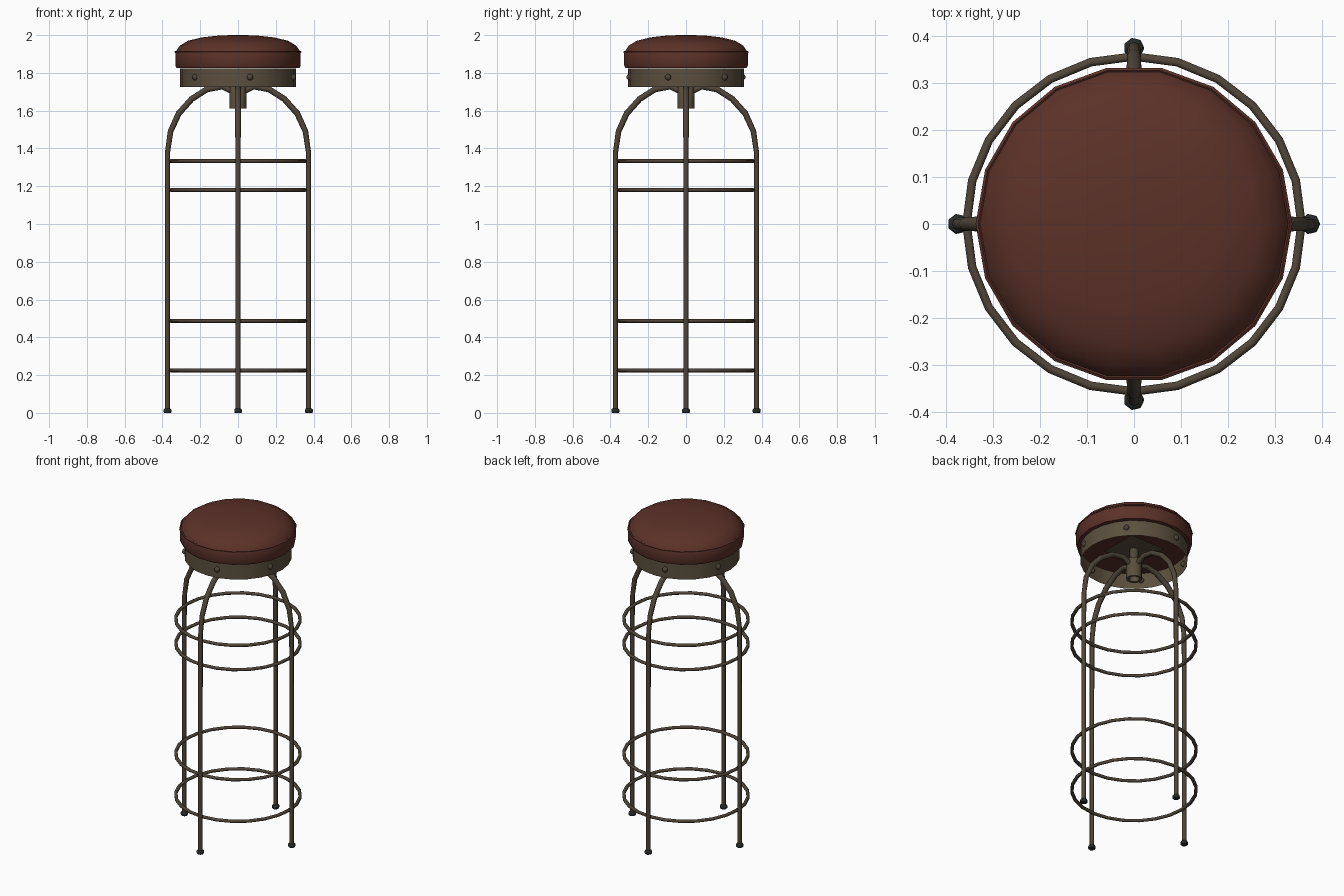
import bpy, bmesh, math
from mathutils import Vector, Matrix

if "Cube" in bpy.data.objects:
    bpy.data.objects.remove(bpy.data.objects["Cube"])


def mat(name, rgb):
    m = bpy.data.materials.new(name)
    m.diffuse_color = (*rgb, 1)
    m.use_nodes = True
    m.node_tree.nodes["Principled BSDF"].inputs["Base Color"].default_value = m.diffuse_color
    return m


LEATHER = mat("red_brown_leather", (0.105, 0.031, 0.021))
BRASS = mat("aged_brass", (0.105, 0.080, 0.048))
IRON = mat("brown_iron", (0.080, 0.061, 0.041))
RUBBER = mat("dark_rubber", (0.020, 0.023, 0.023))


def finish(name, bm, material, angle=50, fix=True):
    if fix:
        bmesh.ops.recalc_face_normals(bm, faces=bm.faces)
    me = bpy.data.meshes.new(name)
    bm.to_mesh(me)
    bm.free()
    ob = bpy.data.objects.new(name, me)
    bpy.context.collection.objects.link(ob)
    me.materials.append(material)
    bpy.ops.object.select_all(action='DESELECT')
    ob.select_set(True)
    bpy.context.view_layer.objects.active = ob
    bpy.ops.object.shade_smooth_by_angle(angle=math.radians(angle))
    return ob


def lathe(name, profile, sides, material, center=(0, 0), caps=True, angle=50):
    """Revolve (radius, z) pairs listed from bottom to top."""
    bm = bmesh.new()
    rings = []
    for r, z in profile:
        rings.append([bm.verts.new((center[0] + r * math.cos(2 * math.pi * i / sides),
                                    center[1] + r * math.sin(2 * math.pi * i / sides), z))
                      for i in range(sides)])
    for a, b in zip(rings, rings[1:]):
        for i in range(sides):
            j = (i + 1) % sides
            bm.faces.new((a[i], a[j], b[j], b[i]))
    if caps:
        bm.faces.new(rings[0][::-1])
        bm.faces.new(rings[-1])
    return finish(name, bm, material, angle, fix=False)


def tube(name, path, radii, sides, material, closed=False):
    """Sweep a polygon along a list of points."""
    bm = bmesh.new()
    n = len(path)
    rings = []
    for k, p in enumerate(path):
        prev = path[(k - 1) % n] if closed else path[max(k - 1, 0)]
        nxt = path[(k + 1) % n] if closed else path[min(k + 1, n - 1)]
        t = (nxt - prev).normalized()
        # Sideways axis stays perpendicular to the plane of the path
        side = Vector((0, 0, 1)) if closed else Vector((-path[2].y, path[2].x, 0)).normalized()
        if not closed and side.length < 0.5:
            side = Vector((0, 1, 0))
        up = t.cross(side).normalized()
        rings.append([bm.verts.new(p + radii[k] * (math.cos(2 * math.pi * i / sides) * side
                                                   + math.sin(2 * math.pi * i / sides) * up))
                      for i in range(sides)])
    for k in range(n if closed else n - 1):
        a, b = rings[k], rings[(k + 1) % n]
        for i in range(sides):
            j = (i + 1) % sides
            bm.faces.new((a[i], a[j], b[j], b[i]))
    if not closed:
        bm.faces.new(rings[0])
        bm.faces.new(rings[-1])
    return finish(name, bm, material, 65)


def circle(r, z, n):
    return [Vector((r * math.cos(2 * math.pi * i / n), r * math.sin(2 * math.pi * i / n), z))
            for i in range(n)]


# Padded seat with a piping seam between side wall and domed top
lathe("seat_cushion", [(0.326, 1.826), (0.332, 1.84), (0.332, 1.905), (0.326, 1.918),
                       (0.308, 1.944), (0.265, 1.970), (0.19, 1.988), (0.10, 1.998),
                       (0.03, 2.0)], 18, LEATHER)
tube("seat_piping", circle(0.331, 1.911, 18), [0.006] * 18, 5, LEATHER, closed=True)

# Thin open metal band under the seat
lathe("seat_band", [(0.306, 1.724), (0.306, 1.822)], 24, BRASS, caps=False)

# Domed rivets around the band
for k in range(6):
    az = math.radians(-78 + 60 * k)
    bm = bmesh.new()
    bmesh.ops.create_uvsphere(bm, u_segments=8, v_segments=6, radius=0.017)
    bmesh.ops.transform(bm, verts=bm.verts, matrix=Matrix.Translation(
        (0.305 * math.cos(az), 0.305 * math.sin(az), 1.777)))
    finish(f"band_rivet_{k + 1}", bm, IRON)

# Mounting plate, screw shaft and hollow hub
bm = bmesh.new()
bmesh.ops.create_grid(bm, x_segments=1, y_segments=1, size=0.12)
bmesh.ops.translate(bm, verts=bm.verts, vec=(0, 0, 1.805))
finish("mounting_plate", bm, BRASS, fix=False)
lathe("screw_shaft", [(0.025, 1.66), (0.025, 1.805)], 10, IRON)
lathe("hub", [(0.030, 1.66), (0.030, 1.612), (0.045, 1.612), (0.045, 1.728),
              (0.038, 1.738), (0.025, 1.738)], 12, BRASS, caps=False, angle=40)

# Four bent legs with rubber feet
leg_profile = [(0.374, 0.01), (0.374, 0.70), (0.373, 1.38), (0.357, 1.49), (0.314, 1.585),
               (0.245, 1.662), (0.165, 1.713), (0.085, 1.728), (0.035, 1.705)]
leg_radii = [0.013, 0.013, 0.0135, 0.015, 0.016, 0.016, 0.016, 0.016, 0.016]
for k, label in enumerate(("right", "back", "left", "front")):
    c, s = round(math.cos(k * math.pi / 2)), round(math.sin(k * math.pi / 2))
    tube(f"{label}_leg", [Vector((r * c, r * s, z)) for r, z in leg_profile],
         leg_radii, 8, IRON)
    lathe(f"{label}_foot", [(0.019, 0.0), (0.022, 0.005), (0.022, 0.017), (0.015, 0.024)],
          7, RUBBER, center=(0.374 * c, 0.374 * s))

# Four footrest rings
for k, z in enumerate((0.225, 0.487, 1.18, 1.333)):
    tube(f"footrest_ring_{k + 1}", circle(0.356, z, 24), [0.0105] * 24, 6, IRON, closed=True)
